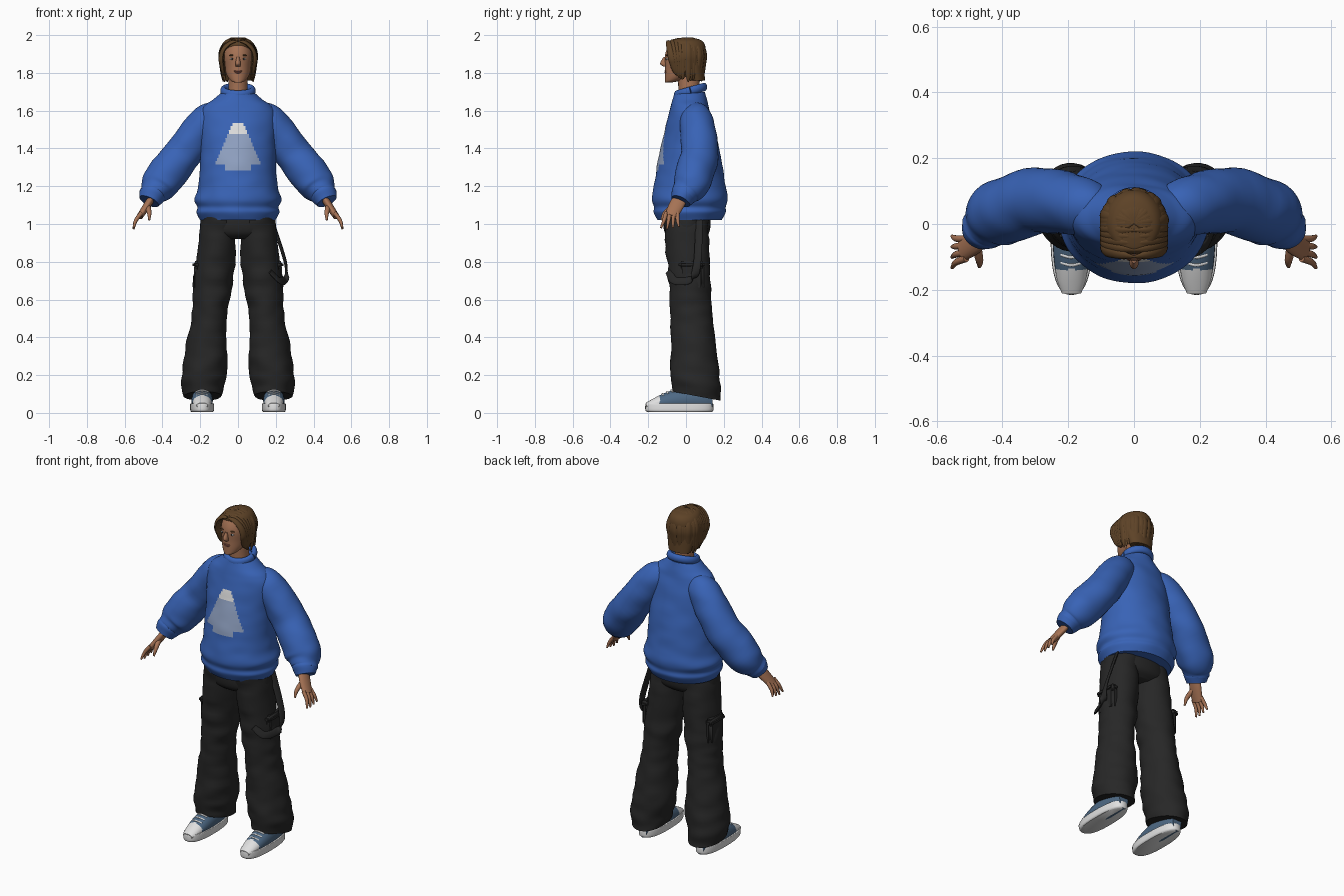
import bpy, bmesh, math, random
from mathutils import Vector, noise

random.seed(4)
if "Cube" in bpy.data.objects:
    bpy.data.objects.remove(bpy.data.objects["Cube"])
created_objects = []
SIDES = ((1, "left_"), (-1, "right_"))


def material(name, red, green, blue):
    mat = bpy.data.materials.new(name)
    mat.use_nodes = True
    mat.diffuse_color = (red, green, blue, 1)
    shader = next(node for node in mat.node_tree.nodes if node.type == 'BSDF_PRINCIPLED')
    shader.inputs["Base Color"].default_value = mat.diffuse_color
    shader.inputs["Roughness"].default_value = .8
    return mat


BLUE = material("sweater blue", .04, .125, .47)
PALE = material("print pale blue", .28, .36, .54)
WHITE = material("white", .75, .75, .75)
BLACK = material("trouser black", .02, .02, .02)
SKIN = material("skin", .38, .17, .09)
HAIR = material("hair brown", .11, .055, .02)
CANVAS = material("shoe canvas", .075, .14, .23)
LIPS = material("lips", .29, .1, .07)


def finish(name, bm, materials, colour_rule=None):
    bmesh.ops.recalc_face_normals(bm, faces=bm.faces)
    if colour_rule:
        for face in bm.faces:
            face.material_index = colour_rule(face.calc_center_median())
    mesh = bpy.data.meshes.new(name)
    bm.to_mesh(mesh)
    bm.free()
    for mat in materials:
        mesh.materials.append(mat)
    ob = bpy.data.objects.new(name, mesh)
    bpy.context.collection.objects.link(ob)
    created_objects.append(ob)


def spline(stations, steps):
    """Smoothly interpolate stations of (x, y, z, width, depth)."""
    result = []
    last = len(stations) - 1
    for i in range(last):
        group = (stations[max(i - 1, 0)], stations[i], stations[i + 1], stations[min(i + 2, last)])
        for k in range(steps):
            t = k / steps
            result.append([q + t / 2 * (r - p + t * (2*p - 5*q + 4*r - s + t * (3*(q - r) + s - p)))
                           for p, q, r, s in zip(*group)])
    return result + [stations[last]]


def loft(name, stations, materials, sides=20, up=(0, 1, 0), level=False, steps=5,
         power=2, wobble=0, side=1, colour_rule=None, reshape=None):
    """Skin oval sections along a path; level keeps every section horizontal."""
    rings = spline(stations, steps)
    bm = bmesh.new()
    loops = []
    for i, (x, y, z, width, depth) in enumerate(rings):
        before, after = rings[max(i - 1, 0)], rings[min(i + 1, len(rings) - 1)]
        tangent = Vector((0, 0, 1))
        if not level:
            tangent = (Vector(after[:3]) - Vector(before[:3])).normalized()
        across = tangent.cross(Vector(up)).normalized()
        outward = across.cross(tangent)
        loop = []
        for j in range(sides):
            angle = math.tau * j / sides
            c, s = math.cos(angle), math.sin(angle)
            offset = (across * math.copysign(abs(c) ** (2 / power), c) * width
                      + outward * math.copysign(abs(s) ** (2 / power), s) * depth)
            point = Vector((x, y, z)) + offset
            fold = noise.noise(point * Vector((9, 9, 16)))
            point += offset.normalized() * fold * wobble
            if reshape:
                point = reshape(point)
            point.x *= side
            loop.append(bm.verts.new(point))
        loops.append(loop)
    for lower, upper in zip(loops, loops[1:]):
        for j in range(sides):
            k = (j + 1) % sides
            bm.faces.new((lower[j], lower[k], upper[k], upper[j]))
    bm.faces.new(loops[0])
    bm.faces.new(loops[-1])
    finish(name, bm, materials, colour_rule)


def column(name, profile, materials, centre, **options):
    """Upright body part from (height, half width, half depth) and a centre line rule."""
    stations = [(*centre(z, depth), z, width, depth) for z, width, depth in profile]
    loft(name, stations, materials, level=True, **options)


def pipe(name, path, radii, mat, ratio=1, **options):
    """Limb along a path; ratio widens its section in the up direction."""
    stations = [(*point, radius, radius * ratio) for point, radius in zip(path, radii)]
    loft(name, stations, [mat], **options)


def ball(name, location, size, mat):
    bm = bmesh.new()
    bmesh.ops.create_uvsphere(bm, u_segments=16, v_segments=10, radius=1)
    for vert in bm.verts:
        vert.co = Vector(location) + vert.co * Vector(size)
    finish(name, bm, [mat])


def rounded_box(name, location, size, mat):
    bm = bmesh.new()
    bmesh.ops.create_cube(bm, size=1)
    for vert in bm.verts:
        vert.co = Vector(location) + vert.co * Vector(size)
    bmesh.ops.bevel(bm, geom=bm.edges[:], offset=min(size) / 3, segments=3, affect='EDGES')
    finish(name, bm, [mat])


# Sweater body with a plain bell-shaped patch on the chest
def chest_patch(point):
    if point.y > 0 or not 1.28 < point.z < 1.53:
        return 0
    half_width = .065 if point.z < 1.32 else .03 + .45 * (1.53 - point.z)
    if abs(point.x) > half_width:
        return 0
    return 2 if point.z > 1.48 else 1


column("sweater_body", [
    (1.02, .2, .17), (1.06, .22, .19), (1.09, .215, .19), (1.13, .23, .2), (1.2, .21, .19),
    (1.35, .2, .165), (1.55, .2, .12), (1.62, .18, .1), (1.66, .13, .09), (1.7, .08, .08)],
    [BLUE, PALE, WHITE], centre=lambda z, depth: (0, .02),
    sides=128, steps=10, wobble=.004, colour_rule=chest_patch)

# Tilted collar ring
circle = [(math.cos(math.tau * i / 16), math.sin(math.tau * i / 16)) for i in range(17)]
pipe("collar", [(.078 * c, .024 + .072 * s, 1.705 + .02 * s) for c, s in circle],
     [.016] * len(circle), BLUE, ratio=1.4, up=(0, 0, 1), steps=3)

# Trousers
column("trouser_hips", [(1.07, .19, .12), (1, .2, .125), (.95, .19, .115), (.92, .12, .08)],
       [BLACK], centre=lambda z, depth: (0, .005), sides=40)


def hem_slant(point):
    point.z -= (point.y - .05) * .27 * max(0, 1 - point.z / .3)
    return point


for side, label in SIDES:
    column(label + "trouser_leg", [
        (1.04, .095, .12), (.7, .105, .11), (.5, .095, .11), (.22, .118, .13), (.09, .1, .13)],
        [BLACK], centre=lambda z, depth: (.1 + .1 * (1 - z), .06 * (1 - z)),
        sides=40, steps=12, wobble=.011, side=side, reshape=hem_slant)
    rounded_box(label + "cargo_pocket", (side * .21, .03, .72), (.045, .13, .14), BLACK)
    rounded_box(label + "pocket_flap", (side * .215, .03, .785), (.05, .14, .04), BLACK)

pipe("hip_strap", [(.18, .07, 1.02), (.25, .06, .8), (.25, .03, .71), (.22, -.06, .7), (.17, -.09, .75)],
     [.007] * 5, BLACK, ratio=3, up=(0, 1, 1), steps=8)

# Sleeves and hands
for side, label in SIDES:
    pipe(label + "sleeve", [
        (.1, .04, 1.59), (.17, .06, 1.54), (.3, .07, 1.36), (.41, .03, 1.22),
        (.447, -.005, 1.165), (.455, -.015, 1.15), (.47, -.03, 1.12)],
        [.06, .09, .1, .1, .072, .068, .055], BLUE, sides=40, steps=8, wobble=.007, side=side)
    pipe(label + "palm", [(.45, -.02, 1.15), (.48, -.05, 1.1), (.52, -.08, 1.04)],
         [.018, .02, .017], SKIN, ratio=2, side=side)
    for i, finger in enumerate(("index", "middle", "ring", "little")):
        spread = .02 * (i - 1.5)
        shorter = .006 * abs(i - 1)
        pipe(label + finger + "_finger", [
            (.51, spread - .075, 1.06), (.54, spread * 1.2 - .08, 1.02),
            (.553, spread * 1.6 - .085, .973 + shorter)],
            [.011, .01, .005], SKIN, sides=10, side=side)
    pipe(label + "thumb", [(.48, -.06, 1.1), (.47, -.11, 1.06), (.47, -.13, 1.02)],
         [.016, .012, .005], SKIN, sides=10, side=side)


# Shoes: rubber sole, canvas upper with white toe cap, laces
def upper_station(t):
    height = .015 + .05 * math.sin(min(1, t * 1.5) * math.pi / 2)
    width = .057 * math.sin((.05 + .9 * t) * math.pi) ** .35
    return .19, -.21 + .35 * t, .03 + .6 * height, width, height


for side, label in SIDES:
    column(label + "shoe_sole", [(.005, .057, .17), (.015, .063, .18), (.045, .063, .18), (.05, .06, .175)],
           [WHITE], centre=lambda z, depth: (.19, -.035), sides=40, power=2.5, side=side)
    loft(label + "shoe_upper", [upper_station(i / 12) for i in range(13)], [CANVAS, WHITE],
         up=(0, 0, 1), sides=28, side=side, colour_rule=lambda point: int(point.y < -.138))
    for k in range(4):
        y, z = -.125 + .024 * k, .1 + .01 * k
        pipe(label + "lace", [(.19 + .032 * end, y + .008 * abs(end), z - .01 * abs(end)) for end in (-1, 0, 1)],
             [.005] * 3, WHITE, sides=8, side=side)

# Neck and head
column("neck", [(1.64, .06, .06), (1.7, .052, .055), (1.8, .05, .06)], [SKIN],
       centre=lambda z, depth: (0, .015))
column("head", [
    (1.75, .02, .02), (1.76, .04, .04), (1.79, .06, .07), (1.83, .07, .09),
    (1.9, .077, .1), (1.96, .06, .08), (1.98, .02, .03)],
    [SKIN], centre=lambda z, depth: (0, depth - .11 if z < 1.95 else 0), sides=36)

# Face
column("nose", [(1.835, .012, .01), (1.85, .014, .02), (1.885, .007, .008)], [SKIN],
       centre=lambda z, depth: (0, -.107 - depth / 2))
ball("upper_lip", (0, -.107, 1.81), (.022, .007, .004), LIPS)
ball("lower_lip", (0, -.106, 1.802), (.018, .008, .005), LIPS)
for side, label in SIDES:
    ball(label + "eye", (side * .03, -.1, 1.874), (.013, .007, .005), WHITE)
    ball(label + "iris", (side * .03, -.104, 1.874), (.005, .004, .005), BLACK)
    ball(label + "eyebrow", (side * .03, -.1, 1.893), (.018, .007, .004), HAIR)


# Hair: base volume, falling locks and a centre-parted fringe
def falling(t, length):
    """Spread from the crown (0 to 1) and height along a lock."""
    arc = min(1, 2 * t) * math.pi / 2
    return math.sin(arc), 1.89 + .095 * math.cos(arc) - max(0, 2 * t - 1) * length


column("hair_base", [(1.76, .07, .04), (1.85, .09, .065), (1.93, .09, .095), (1.97, .07, .085), (1.985, .03, .04)],
       [HAIR], centre=lambda z, depth: (0, max(0, .3 * (1.96 - z))), sides=32)
lock_steps = [i / 8 for i in range(9)]
lock_radii = [.004 + .016 * math.sin(math.pi * t) ** .5 for t in lock_steps]
LOCKS = 24
for i in range(LOCKS):
    angle = math.radians(-25 + 230 * i / (LOCKS - 1))
    c, s = math.cos(angle), math.sin(angle)
    length = random.uniform(.11, .14)
    swell = random.uniform(.09, .096)
    path = []
    for t in lock_steps:
        spread, z = falling(t, length)
        spread *= swell * (1 - .15 * max(0, 2 * t - 1))
        path.append((spread * c, .005 + spread * s, z))
    pipe("hair_lock", path, lock_radii, HAIR, ratio=.6, sides=10, steps=3, up=(c, s, 1))
for side, label in SIDES:
    for k in range(5):
        path = []
        for t in lock_steps:
            spread, z = falling(t, .125 - .01 * k)
            path.append((.09 * spread * (1 - .15 * max(0, 2 * t - 1)),
                         -.02 - .02 * k * (1 - .6 * t), z - .004 * k))
        pipe(label + "fringe_lock", path, lock_radii, HAIR, ratio=.6,
             sides=10, steps=3, up=(1, -.6, 1), side=side)

# Smooth shading with sharp edges kept
bpy.ops.object.select_all(action='DESELECT')
for ob in created_objects:
    ob.select_set(True)
bpy.context.view_layer.objects.active = created_objects[0]
bpy.ops.object.shade_smooth_by_angle(angle=math.radians(45))
